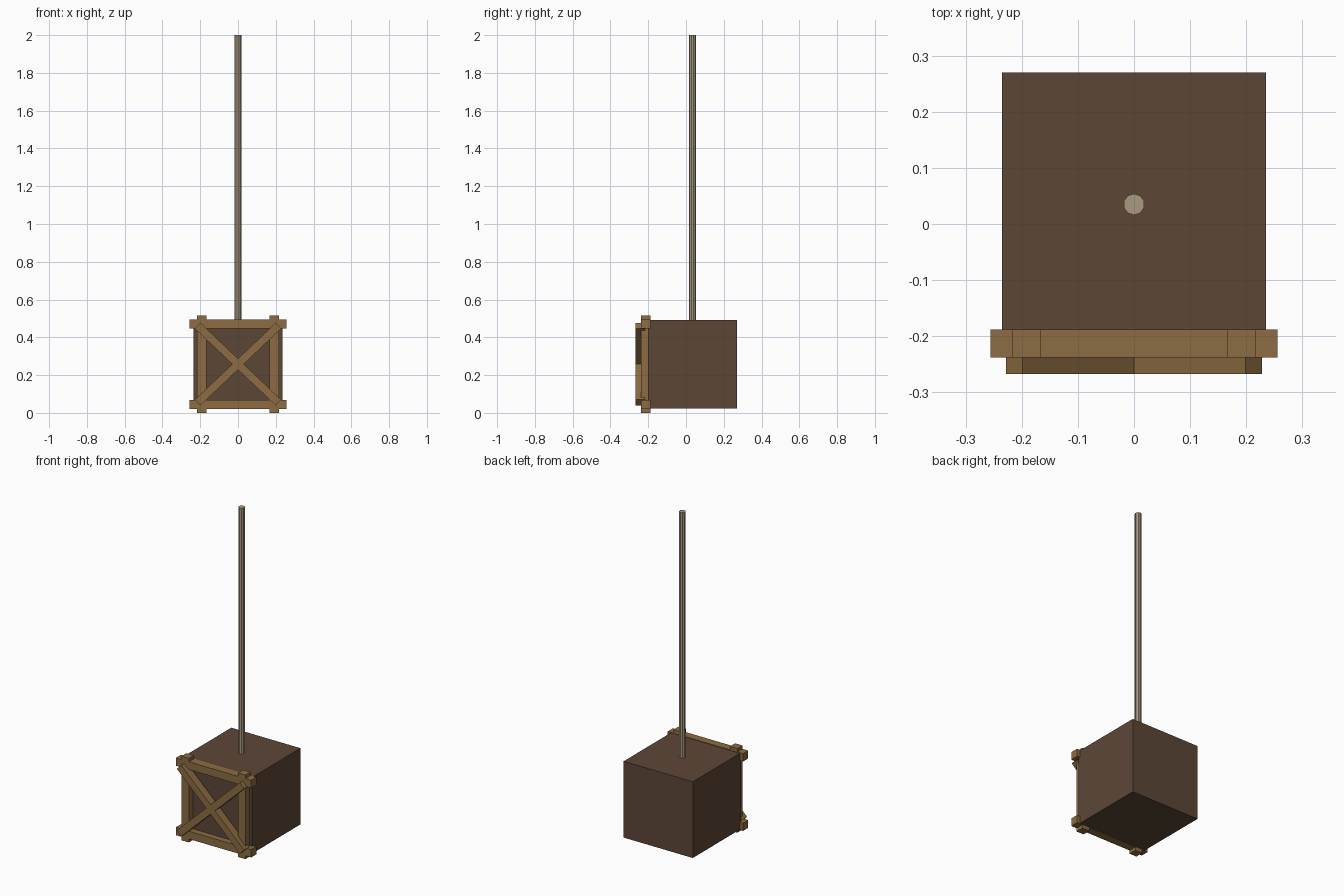
import bpy
from math import radians

cube = bpy.data.objects.get("Cube")
if cube:
    bpy.data.objects.remove(cube, do_unlink=True)


def make_material(name, rgb):
    mat = bpy.data.materials.new(name)
    mat.use_nodes = True
    mat.diffuse_color = (*rgb, 1)
    mat.node_tree.nodes["Principled BSDF"].inputs["Base Color"].default_value = (*rgb, 1)
    return mat


dark_wood = make_material("dark wood", (0.107, 0.063, 0.037))
light_wood = make_material("light wood", (0.262, 0.150, 0.055))
rope_tan = make_material("rope tan", (0.402, 0.328, 0.216))


def add_box(name, center, size, mat, tilt=0):
    bpy.ops.mesh.primitive_cube_add(size=1, location=center, rotation=(0, tilt, 0))
    ob = bpy.context.object
    ob.name = name
    ob.scale = size
    ob.data.materials.append(mat)
    return ob


MID_Z = 0.258
FRAME_Y = -0.213

# Crate body
add_box("crate_body", (0, 0.035, MID_Z), (0.47, 0.47, 0.468), dark_wood)

# Front frame: rails and posts overlap at the corners, braces cross in front
for side, rail, post, slope in ((-1, "bottom", "right", "falling"), (1, "top", "left", "rising")):
    add_box(rail + "_rail", (0, FRAME_Y, MID_Z + side * 0.213),
            (0.512, 0.05, 0.048), light_wood)
    add_box(post + "_post", (side * 0.192, FRAME_Y, MID_Z),
            (0.05, 0.05, 0.516), light_wood)
    add_box(slope + "_brace", (0, -0.242, MID_Z),
            (0.59, 0.05, 0.042), light_wood, tilt=-side * radians(43.6))

# Hanging rope
bpy.ops.mesh.primitive_cylinder_add(vertices=10, radius=0.019, depth=1.51,
                                    location=(0, 0.035, 1.245))
rope = bpy.context.object
rope.name = "rope"
rope.data.materials.append(rope_tan)
